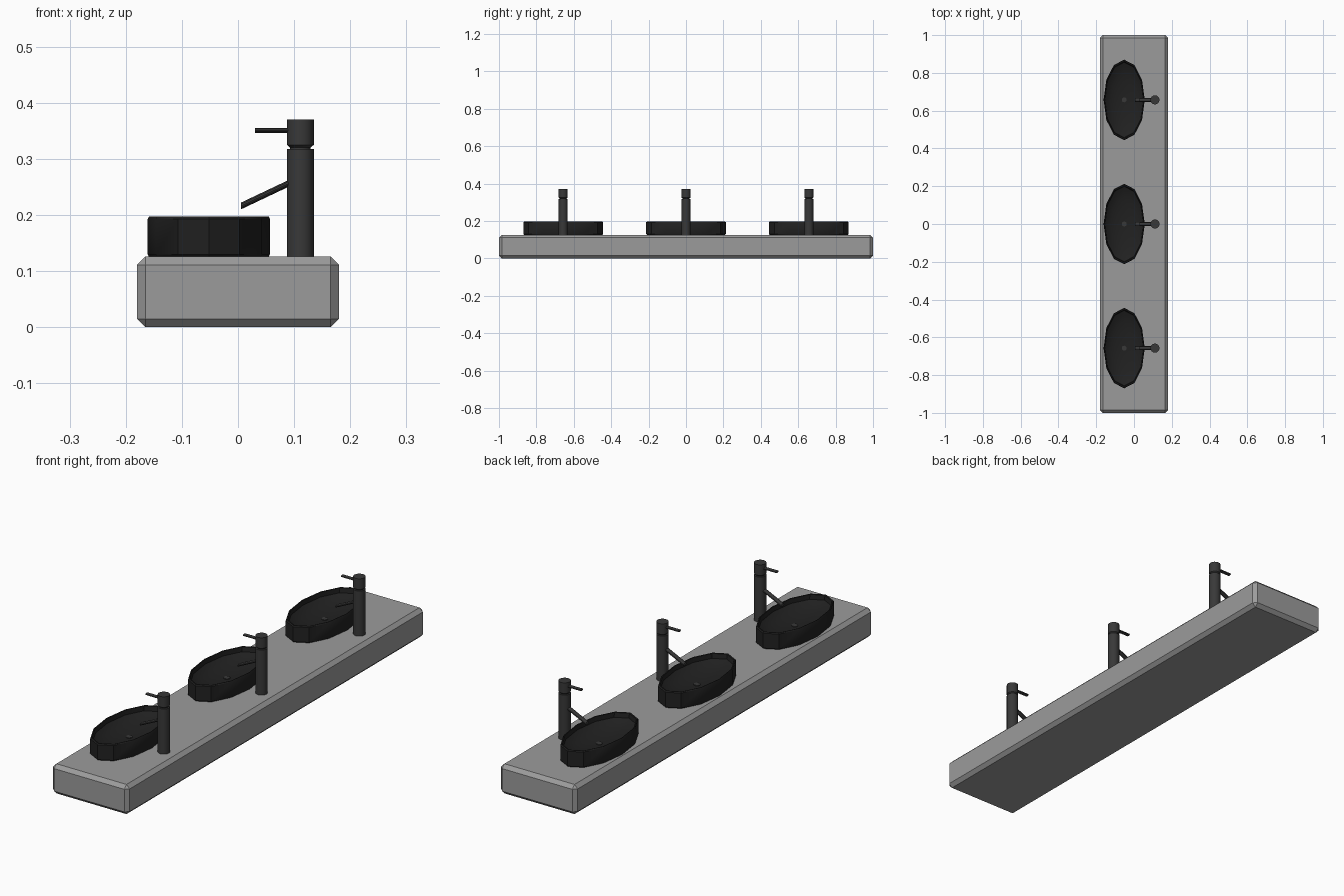
import bpy, bmesh, math
from mathutils import Vector, Matrix

cube = bpy.data.objects.get("Cube")
if cube:
    bpy.data.objects.remove(cube, do_unlink=True)


def material(name, value, rough=0.6):
    m = bpy.data.materials.new(name)
    m.use_nodes = True
    col = (value, value, value, 1)
    m.diffuse_color = col
    bsdf = m.node_tree.nodes["Principled BSDF"]
    bsdf.inputs["Base Color"].default_value = col
    bsdf.inputs["Roughness"].default_value = rough
    return m


STONE = material("grey stone", 0.33)
BLACK = material("black ceramic", 0.015)
METAL = material("dark metal", 0.04)


def finish(bm, name, mat, smooth=True):
    bmesh.ops.recalc_face_normals(bm, faces=bm.faces)
    mesh = bpy.data.meshes.new(name)
    bm.to_mesh(mesh)
    bm.free()
    mesh.materials.append(mat)
    ob = bpy.data.objects.new(name, mesh)
    bpy.context.collection.objects.link(ob)
    if smooth:
        bpy.ops.object.select_all(action="DESELECT")
        ob.select_set(True)
        bpy.context.view_layer.objects.active = ob
        bpy.ops.object.shade_smooth_by_angle(angle=math.radians(32))
    return ob


def lathe(name, mat, profile, centre, sides, rx=1, ry=1, smooth=True):
    """Stack of elliptical rings (radius, z), capped at both ends."""
    bm = bmesh.new()
    rings = []
    for r, z in profile:
        angles = [math.tau * i / sides for i in range(sides)]
        rings.append([bm.verts.new((centre[0] + rx * r * math.cos(a),
                                    centre[1] + ry * r * math.sin(a), z)) for a in angles])
    for low, high in zip(rings, rings[1:]):
        for i in range(sides):
            j = (i + 1) % sides
            bm.faces.new((low[i], low[j], high[j], high[i]))
    bm.faces.new(rings[0])
    bm.faces.new(rings[-1])
    return finish(bm, name, mat, smooth)


def rod(name, start, end, half_width, half_height):
    """Flattened round bar between two points, with upright ends."""
    start, end = Vector(start), Vector(end)
    bm = bmesh.new()
    loops = []
    for p in (start, end):
        loops.append([bm.verts.new(p + Vector((0, half_width * math.cos(a), half_height * math.sin(a))))
                      for a in (math.tau * i / 12 for i in range(12))])
    for i in range(12):
        j = (i + 1) % 12
        bm.faces.new((loops[0][i], loops[0][j], loops[1][j], loops[1][i]))
    for loop in loops:
        bm.faces.new(loop)
    return finish(bm, name, METAL)


# Counter slab with chamfered edges
bm = bmesh.new()
bmesh.ops.create_cube(bm, size=1, matrix=Matrix.Translation((0, 0, 0.063)) @ Matrix.Diagonal((0.36, 2, 0.126, 1)))
bmesh.ops.bevel(bm, geom=bm.edges[:], offset=0.015, segments=1, affect="EDGES")
finish(bm, "counter", STONE, smooth=False)

# Basin wall, rim and dished bowl
BASIN = [(0.98, 0.126), (1, 0.13), (1, 0.193), (0.98, 0.197), (0.95, 0.196)]
BASIN += [(math.cos(t), 0.194 - 0.05 * math.sin(t)) for t in (0.36, 0.6, 0.85, 1.1, 1.35, 1.48)]

for label, y in (("front", -0.657), ("middle", 0), ("back", 0.657)):
    lathe(label + "_basin", BLACK, BASIN, (-0.052, y), 12, 0.109, 0.213)
    lathe(label + "_drain", METAL, [(0.013, 0.143), (0.013, 0.147)], (-0.052, y), 12)

    # Tap body, turning cap, spout and lever
    tap = (0.111, y)
    lathe(label + "_tap_body", METAL, [(0.024, 0.12), (0.024, 0.318)], tap, 16)
    lathe(label + "_tap_neck", METAL, [(0.018, 0.316), (0.018, 0.324)], tap, 16)
    lathe(label + "_tap_cap", METAL, [(0.018, 0.32), (0.024, 0.325), (0.024, 0.37)], tap, 16)
    rod(label + "_spout", (0.1, y, 0.261), (0.005, y, 0.216), 0.011, 0.006)
    rod(label + "_lever", (0.1, y, 0.351), (0.03, y, 0.351), 0.009, 0.0045)
